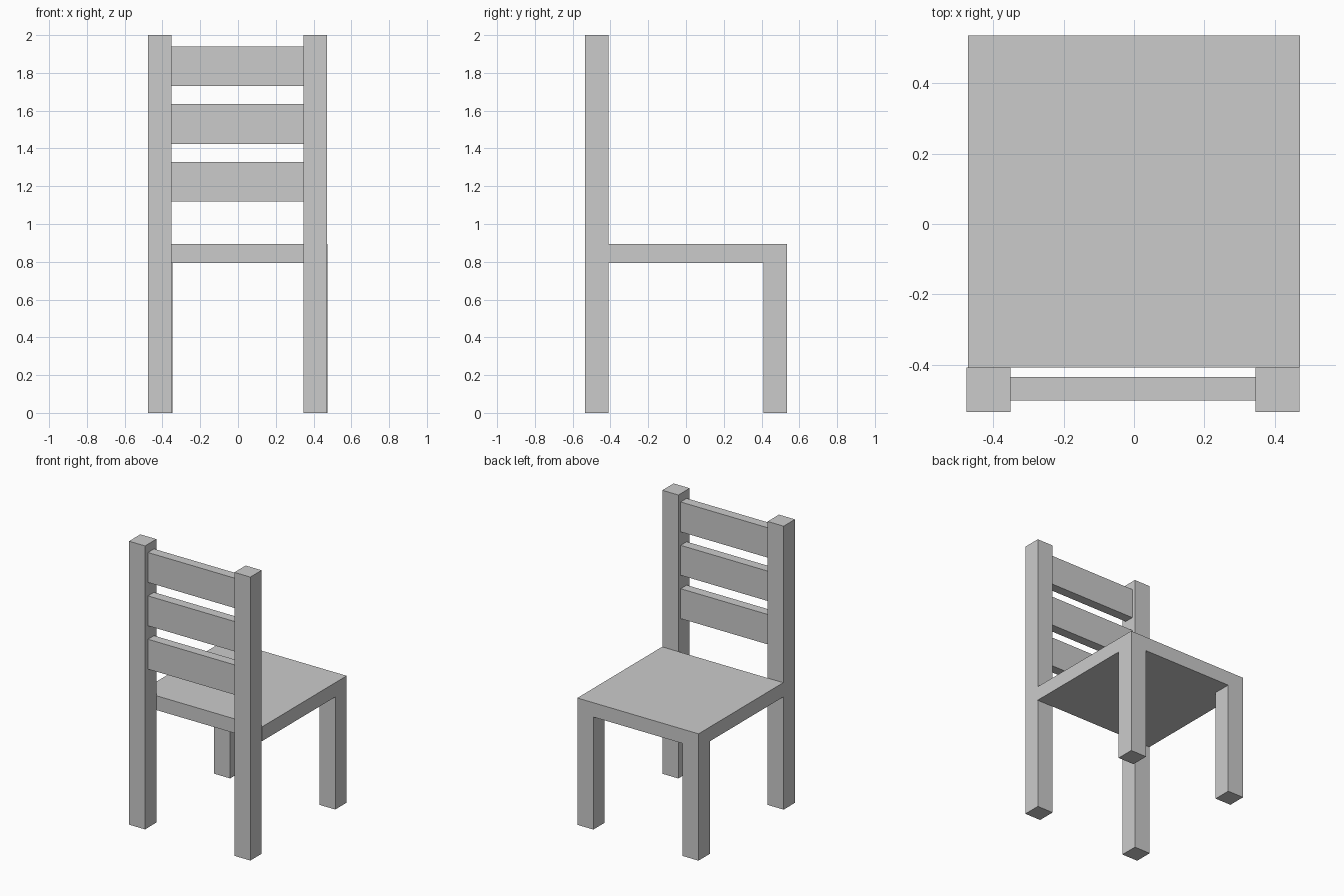
import bpy

if "Cube" in bpy.data.objects:
    bpy.data.objects.remove(bpy.data.objects["Cube"])


def box(name, x, y, z):
    """Add a box spanning the given (min, max) ranges."""
    spans = (x, y, z)
    bpy.ops.mesh.primitive_cube_add(size=1, location=[(a + b) / 2 for a, b in spans])
    obj = bpy.context.object
    obj.name = name
    obj.scale = [b - a for a, b in spans]
    bpy.ops.object.transform_apply(location=False, rotation=False, scale=True)
    return obj


POST_W = 0.125
SEAT_BOTTOM, SEAT_TOP = 0.794, 0.895

# Seat
box("seat", (-0.473, 0.473), (-0.409, 0.536), (SEAT_BOTTOM, SEAT_TOP))

# Tall back posts and short legs at the far edge of the seat
for side, x in (("left", -0.476), ("right", 0.346)):
    box(f"back_post_{side}", (x, x + POST_W), (-0.535, -0.409), (0, 2))
for side, x in (("left", -0.473), ("right", 0.348)):
    box(f"seat_leg_{side}", (x, x + POST_W), (0.409, 0.536), (0, SEAT_BOTTOM))

# Backrest slats between the posts
for i in range(3):
    z = 1.118 + i * 0.306
    box(f"back_slat_{i + 1}", (-0.351, 0.346), (-0.502, -0.435), (z, z + 0.211))
